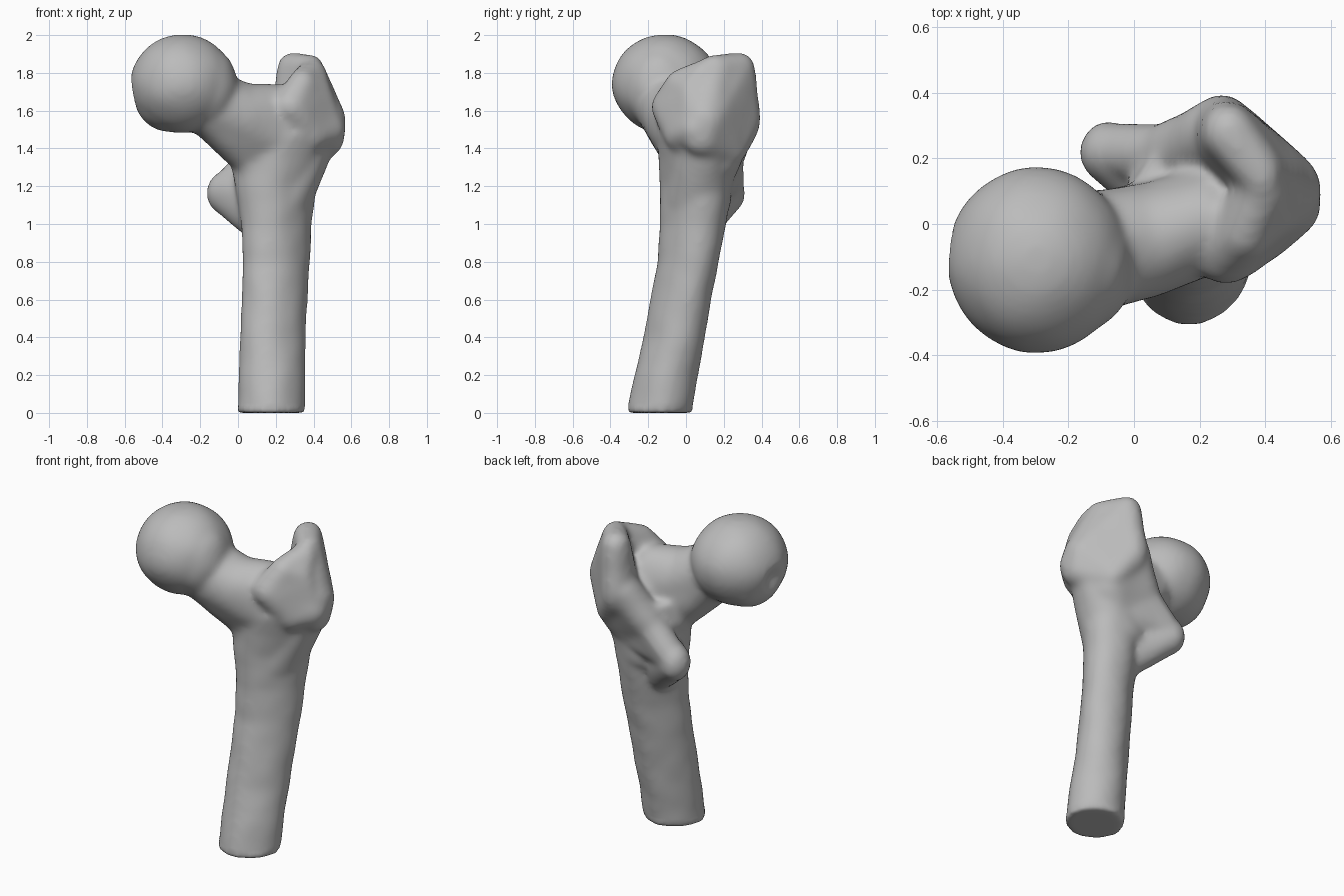
import bpy, bmesh, math
from mathutils import Vector, Matrix, noise

cube = bpy.data.objects.get("Cube")
if cube:
    bpy.data.objects.remove(cube)

bm = bmesh.new()


def blob(target, centre, radii):
    """Ellipsoid; radii is one number or three."""
    r = radii if isinstance(radii, tuple) else (radii,) * 3
    m = Matrix.Translation(centre) @ Matrix.Diagonal((*r, 1))
    bmesh.ops.create_uvsphere(target, u_segments=32, v_segments=20, radius=1, matrix=m)


def hull(*blobs):
    """Convex skin stretched over several ellipsoids, added to the bone."""
    part = bmesh.new()
    for centre, radii in blobs:
        blob(part, centre, radii)
    skin = bmesh.ops.convex_hull(part, input=part.verts)
    loose = {v for k in ("geom_interior", "geom_unused") for v in skin[k]
             if isinstance(v, bmesh.types.BMVert)}
    bmesh.ops.delete(part, geom=list(loose), context='VERTS')
    tmp = bpy.data.meshes.new("tmp")
    part.to_mesh(tmp)
    part.free()
    bm.from_mesh(tmp)
    bpy.data.meshes.remove(tmp)


def loft(sections, n=40, power=1.08, grow=0.005):
    """Level oval rings: z, x range, y range and lean towards the diagonal."""
    rings = []
    for z, x0, x1, y0, y1, lean in sections:
        ring = []
        for i in range(n):
            a = math.tau * i / n
            c, s = math.cos(a), math.sin(a)
            px = math.copysign(abs(c) ** power, c)
            py = math.copysign(abs(s) ** power, s)
            py = lean * px + math.sqrt(1 - lean * lean) * py
            ring.append(bm.verts.new(((x0 + x1) / 2 + px * ((x1 - x0) / 2 + grow),
                                      (y0 + y1) / 2 + py * ((y1 - y0) / 2 + grow), z)))
        rings.append(ring)
    for a, b in zip(rings, rings[1:]):
        for i in range(n):
            j = (i + 1) % n
            bm.faces.new((a[i], a[j], b[j], b[i]))
    bm.faces.new(rings[0][::-1])
    bm.faces.new(rings[-1])


# Shaft
loft([(0, 0, .35, -.31, .03, .05), (.2, .008, .352, -.27, .06, .1),
      (.4, .015, .355, -.22, .095, .18), (.8, .03, .375, -.15, .17, .25),
      (1, .02, .385, -.135, .21, .25), (1.2, -.01, .41, -.135, .24, .2),
      (1.35, -.04, .47, -.14, .28, .1), (1.48, 0, .5, -.15, .28, 0)])

# Ball head, with fuller underside and neck side
blob(bm, (-.295, -.11, 1.743), (.276, .284, .261))
blob(bm, (-.37, -.1, 1.685), (.18, .22, .197))
hull(((-.27, -.12, 1.74), (.22, .26, .24)), ((-.17, -.13, 1.72), (.17, .2, .22)))

# Neck
root = ((.05, -.05, 1.56), (.12, .175, .185))
root_base = ((.08, 0, 1.38), (.12, .13, .14))
hull(((-.2, -.1, 1.66), (.12, .19, .175)), root, root_base)
hull(root, root_base, ((.22, .01, 1.5), (.15, .165, .24)))

# Flare from the shaft to the knobs
hull(root_base, ((.41, .1, 1.42), (.1, .14, .1)), ((.2, .06, 1.12), (.19, .18, .12)))

# Large outer knob: back wall with its peak, then the front buttress
hull(((.29, .28, 1.83), (.08, .085, .08)), ((.39, .15, 1.81), (.065, .1, .085)),
     ((.47, .1, 1.55), (.1, .12, .13)), ((.485, .08, 1.46), (.08, .1, .1)),
     ((.27, .27, 1.55), (.1, .125, .15)), ((.36, .16, 1.4), (.1, .16, .12)))
hull(((.39, .1, 1.79), .08), ((.34, -.03, 1.74), .08), ((.28, -.09, 1.62), .095),
     ((.41, .03, 1.71), .08))
hull(((.28, -.09, 1.62), .095), ((.38, -.01, 1.48), .11), ((.47, .06, 1.5), .1),
     ((.41, .03, 1.71), .08))

# Small inner knob and the broad ridge joining it to the large one
hull(((-.08, .22, 1.165), (.085, .095, .11)), ((.09, .1, 1.1), (.1, .12, .19)))
hull(((-.05, .22, 1.2), .085), ((.1, .21, 1.35), .095), ((.24, .12, 1.25), .13))
hull(((.1, .21, 1.35), .095), ((.25, .27, 1.55), .11), ((.32, .16, 1.35), .13),
     ((.24, .12, 1.25), .13))

mesh = bpy.data.meshes.new("upper_thigh_bone")
bm.to_mesh(mesh)
bm.free()
bone = bpy.data.objects.new("upper_thigh_bone", mesh)
bpy.context.collection.objects.link(bone)
bpy.context.view_layer.objects.active = bone
bone.select_set(True)

# Fuse all parts and soften the joins
fuse = bone.modifiers.new("fuse", 'REMESH')
fuse.mode = 'VOXEL'
fuse.voxel_size = 0.016
soften = bone.modifiers.new("soften", 'SMOOTH')
soften.factor = 0.5
soften.iterations = 16
for name in ("fuse", "soften"):
    bpy.ops.object.modifier_apply(modifier=name)

# Gentle bony unevenness and the pit in the ball head
pit = Vector((-.56, -.08, 1.7))
normals = [v.normal.copy() for v in mesh.vertices]
for v, nrm in zip(mesh.vertices, normals):
    if v.co.z > 0.04:
        v.co += nrm * noise.noise(v.co * 7) * 0.004
    near = max(0, 1 - (v.co - pit).length / 0.1)
    v.co.x += 0.035 * near * near * (3 - 2 * near)

# Plain grey material
grey = bpy.data.materials.new("bone_grey")
grey.use_nodes = True
colour = (.5, .5, .5, 1)
grey.diffuse_color = colour
grey.node_tree.nodes["Principled BSDF"].inputs["Base Color"].default_value = colour
mesh.materials.clear()
mesh.materials.append(grey)
bpy.ops.object.shade_smooth_by_angle(angle=math.radians(60))
